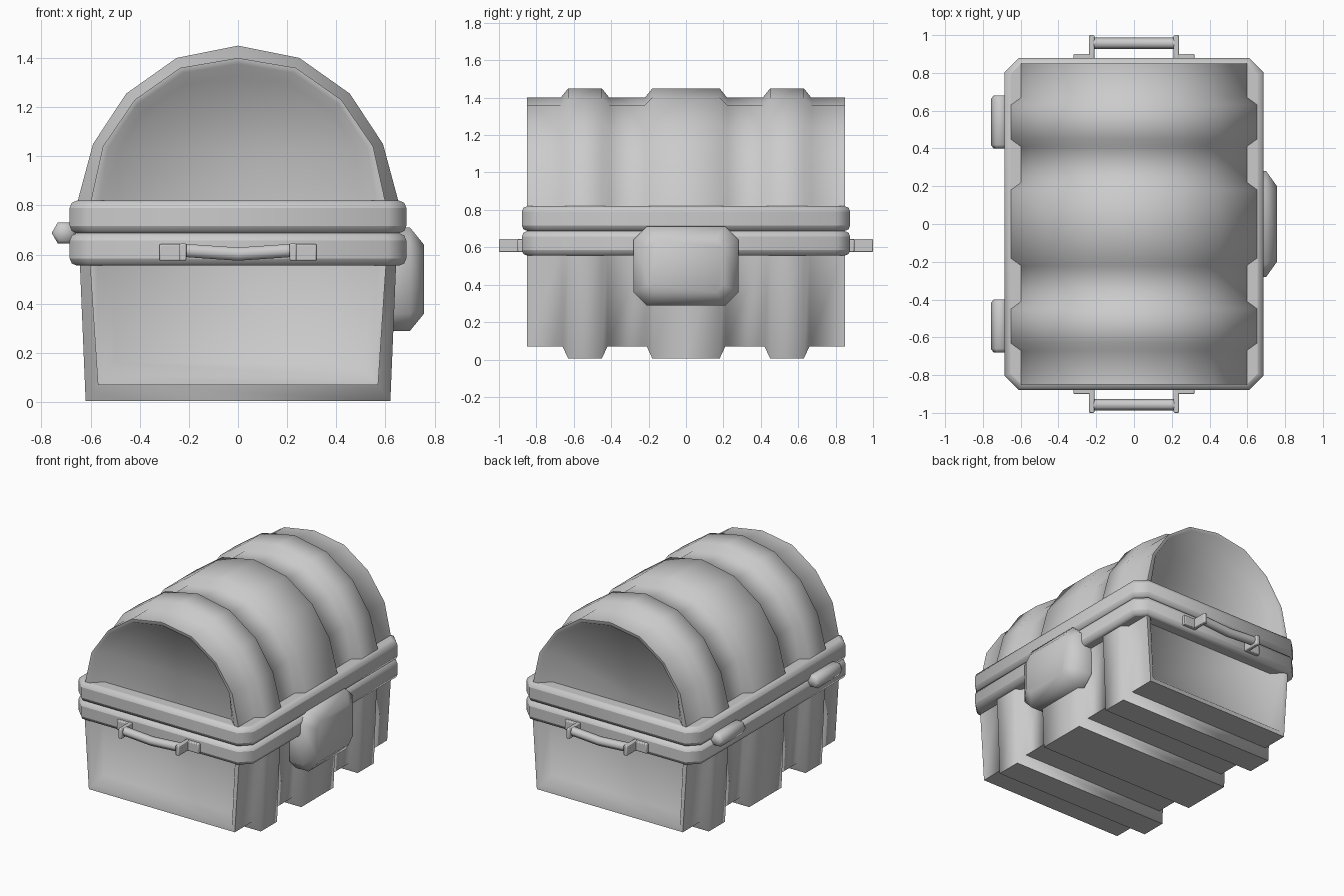
import bpy, bmesh, math

cube = bpy.data.objects.get("Cube")
if cube:
    bpy.data.objects.remove(cube, do_unlink=True)

grey = bpy.data.materials.new("plain_grey")
grey.use_nodes = True
grey.diffuse_color = (0.6, 0.6, 0.6, 1)
shader = next(n for n in grey.node_tree.nodes if n.type == 'BSDF_PRINCIPLED')
shader.inputs["Base Color"].default_value = (0.6, 0.6, 0.6, 1)


def loft(name, rings, angle=50, bevel=0):
    """Skin a list of closed point rings, capping both ends."""
    bm = bmesh.new()
    loops = [[bm.verts.new(p) for p in ring] for ring in rings]
    n = len(loops[0])
    for a, b in zip(loops, loops[1:]):
        for i in range(n):
            j = (i + 1) % n
            bm.faces.new((a[i], a[j], b[j], b[i]))
    bm.faces.new(loops[0])
    bm.faces.new(loops[-1])
    bmesh.ops.recalc_face_normals(bm, faces=bm.faces)
    mesh = bpy.data.meshes.new(name)
    bm.to_mesh(mesh)
    bm.free()
    mesh.materials.append(grey)
    mesh.shade_smooth()
    mesh.set_sharp_from_angle(angle=math.radians(angle))
    obj = bpy.data.objects.new(name, mesh)
    bpy.context.scene.collection.objects.link(obj)
    if bevel:
        mod = obj.modifiers.new("soft_edges", 'BEVEL')
        mod.width = bevel
        mod.segments = 2
        mod.limit_method = 'ANGLE'
        mod.angle_limit = math.radians(60)
    return obj


def box(name, x, y, z, bevel=0):
    plan = [(x[0], y[0]), (x[1], y[0]), (x[1], y[1]), (x[0], y[1])]
    return loft(name, [[(a, b, h) for a, b in plan] for h in z], 35, bevel)


def octagon(a, b, c):
    """Rectangle of half sizes a, b with corners cut by c."""
    half = [(a, -b + c), (a, b - c), (a - c, b), (c - a, b)]
    return half + [(-u, -v) for u, v in half]


def mirrored(half):
    """Right half profile, bottom to top, completed across x = 0."""
    return half + [(-x, z) for x, z in reversed(half) if x > 0]


def blend(a, b, t):
    return [(p[0] + (q[0] - p[0]) * t, p[1] + (q[1] - p[1]) * t) for p, q in zip(a, b)]


def ribbed_shell(name, base, rib, panel, slope):
    """Shell with three raised ribs and a recessed panel at each end."""
    rim = blend(base, panel, 0.35)
    half = [(0.0, rib), (0.18, rib), (0.18 + slope, base), (0.45 - slope, base),
            (0.45, rib), (0.63, rib), (0.63 + slope, base), (0.85, base),
            (0.847, rim), (0.78, panel)]
    stations = [(-y, s) for y, s in reversed(half[1:])] + half
    return loft(name, [[(x, y, z) for x, z in mirrored(s)] for y, s in stations], 58)


# Lower body
ribbed_shell("body",
             [(0.57, 0.07), (0.605, 0.6)],
             [(0.62, 0.005), (0.645, 0.6)],
             [(0.5, 0.16), (0.51, 0.6)], 0.03)

# Arched lid
ribbed_shell("lid",
             [(0.605, 0.79), (0.55, 1.04), (0.42, 1.23), (0.235, 1.36), (0, 1.4)],
             [(0.66, 0.79), (0.59, 1.05), (0.455, 1.255), (0.25, 1.4), (0, 1.45)],
             [(0.5, 0.79), (0.48, 1.03), (0.385, 1.18), (0.2, 1.3), (0, 1.33)], 0.04)

# Rim bands on body and lid
for name, low, high in (("body_band", 0.555, 0.687), ("lid_band", 0.687, 0.82)):
    outline = octagon(0.685, 0.878, 0.075)
    loft(name, [[(x, y, z) for x, y in outline] for z in (low, high)], 50, 0.03)

# Front clasp
clasp = [(0.6, 0.28, 0.21, 0.07), (0.7, 0.28, 0.21, 0.07), (0.757, 0.2, 0.14, 0.04)]
loft("clasp", [[(x, y, z + 0.5) for y, z in octagon(a, b, c)] for x, a, b, c in clasp], 65)

# Hinges
for side, name in ((-1, "hinge_front"), (1, "hinge_rear")):
    rings = []
    for y, r in ((0.4, 0.036), (0.42, 0.05), (0.66, 0.05), (0.68, 0.036)):
        rings.append([(-0.708 + r * math.cos(k * math.pi / 3), side * y,
                       0.688 + r * math.sin(k * math.pi / 3)) for k in range(6)])
    loft(name, rings, 65)

# End handles
for end, label in ((-1, "front"), (1, "rear")):
    for s, side in ((-1, "right"), (1, "left")):
        box(f"{label}_handle_mount_{side}", (s * 0.21, s * 0.32),
            (end * 0.86, end * 0.9), (0.575, 0.643), 0.006)
        box(f"{label}_handle_arm_{side}", (s * 0.21, s * 0.238),
            (end * 0.87, end * 1.0), (0.575, 0.645), 0.006)
    rings = []
    for x, z, r in ((-0.22, 0.617, 0.031), (0, 0.602, 0.031), (0.22, 0.617, 0.031)):
        rings.append([(x, end * 0.957 + r * math.cos(k * math.pi / 3),
                       z + r * math.sin(k * math.pi / 3)) for k in range(6)])
    loft(f"{label}_handle_bar", rings, 65)
